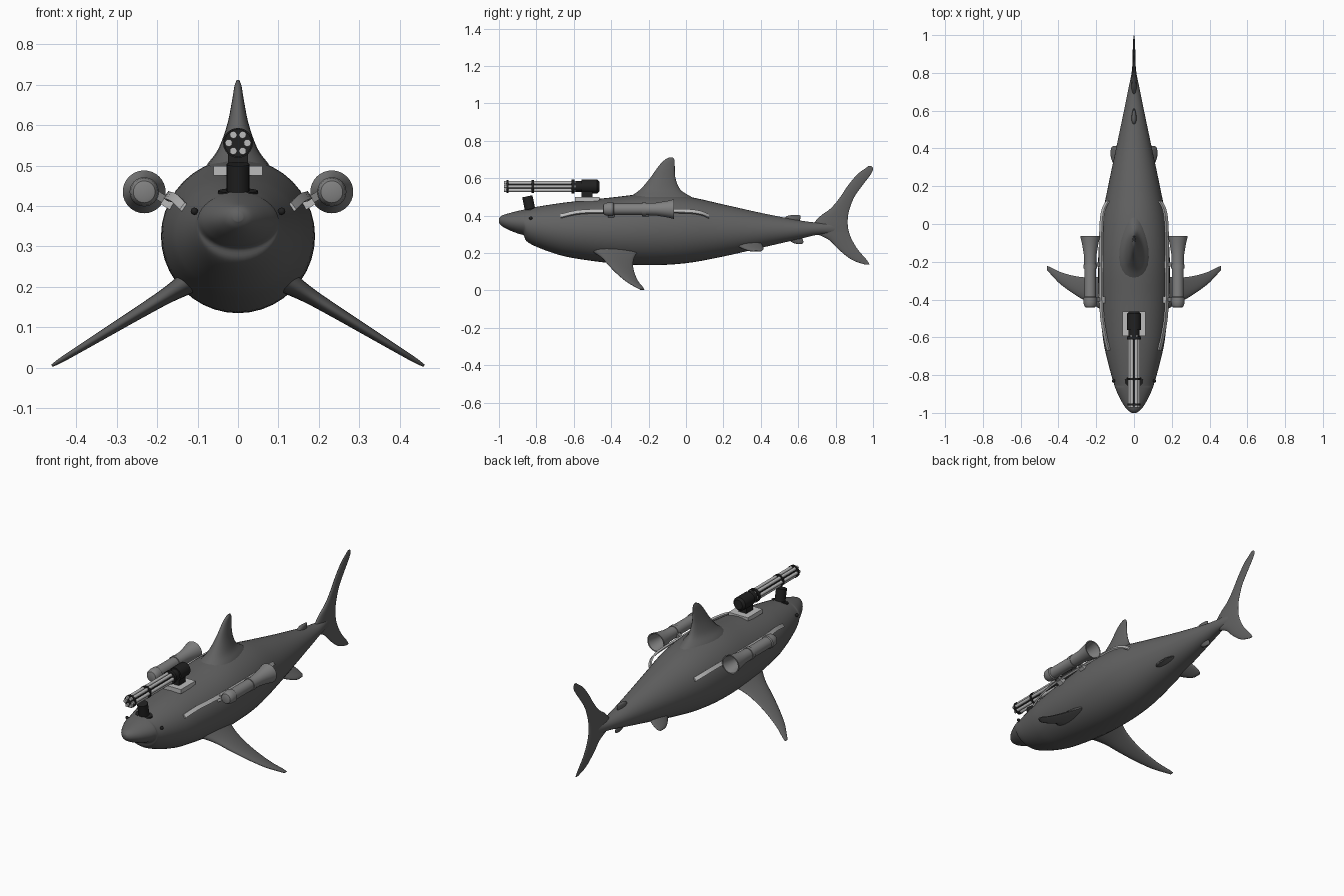
import bpy, bmesh
from math import sin, cos, pi, radians
from mathutils import Vector, Matrix

if "Cube" in bpy.data.objects:
    bpy.data.objects.remove(bpy.data.objects["Cube"])


def material(name, v):
    m = bpy.data.materials.new(name)
    m.diffuse_color = (v, v, v, 1)
    m.use_nodes = True
    m.node_tree.nodes["Principled BSDF"].inputs["Base Color"].default_value = m.diffuse_color
    return m


SKIN, METAL = material("skin_grey", .12), material("mid_metal", .22)
LIGHT, DARK = material("light_metal", .5), material("dark_metal", .015)


def loft(name, rings, mat, angle=35):
    """Skin a list of equal-length point rings and cap both ends."""
    bm = bmesh.new()
    vs = [[bm.verts.new(p) for p in r] for r in rings]
    n = len(vs[0])
    for a, b in zip(vs, vs[1:]):
        for i in range(n):
            j = (i + 1) % n
            bm.faces.new((a[i], a[j], b[j], b[i]))
    bm.faces.new(vs[0])
    bm.faces.new(vs[-1])
    bmesh.ops.recalc_face_normals(bm, faces=bm.faces)
    me = bpy.data.meshes.new(name)
    bm.to_mesh(me)
    bm.free()
    ob = bpy.data.objects.new(name, me)
    bpy.context.collection.objects.link(ob)
    me.materials.append(mat)
    bpy.ops.object.select_all(action='DESELECT')
    ob.select_set(True)
    bpy.context.view_layer.objects.active = ob
    bpy.ops.object.shade_smooth_by_angle(angle=radians(angle))
    return ob


def spline(rows, n=5):
    """Catmull-Rom through rows of numbers."""
    rows = [Vector(r) for r in rows]
    out = []
    for i in range(len(rows) - 1):
        p1, p2 = rows[i], rows[i + 1]
        p0, p3 = rows[max(i - 1, 0)], rows[min(i + 2, len(rows) - 1)]
        for k in range(n):
            t = k / n
            out.append(p1 + .5 * t * (p2 - p0 + t * (2 * p0 - 5 * p1 + 4 * p2 - p3
                                                    + t * (3 * p1 - p0 - 3 * p2 + p3))))
    return out + [rows[-1]]


def fin(name, rows, origin, span, side):
    """Rows: span position, leading y, trailing y, half thickness."""
    o, s, n = Vector(origin), Vector(span), Vector(side).normalized()
    rings = []
    for t, lead, trail, th in spline(rows):
        rings.append([o + s * t + n * th * sin(a) * (.8 + .2 * cos(a))
                      + Vector((0, (lead + trail) / 2 - cos(a) * (trail - lead) / 2, 0))
                      for a in [2 * pi * k / 24 for k in range(24)]])
    return loft(name, rings, SKIN, 60)


def lathe(name, profile, x, z, mat, sides=24):
    """Turn (y, radius) points about an axis parallel to y."""
    return loft(name, [[(x + r * cos(2 * pi * k / sides), y, z + r * sin(2 * pi * k / sides))
                        for k in range(sides)] for y, r in profile], mat)


def box(name, loc, size, mat, ry=0):
    m = Matrix.Translation(loc) @ Matrix.Rotation(ry, 4, 'Y')
    ring = [(-.5, -.5), (.5, -.5), (.5, .5), (-.5, .5)]
    return loft(name, [[m @ Vector((u * size[0], v * size[1], w * size[2])) for u, v in ring]
                       for w in (-.5, .5)], mat)


# Body: y, top z, bottom z, half width (step near -0.86 is the mouth)
body = [(-1, .385, .362, .012), (-.985, .4, .345, .034), (-.95, .412, .325, .06),
        (-.9, .425, .305, .086), (-.868, .432, .294, .099), (-.853, .436, .264, .104),
        (-.8, .447, .234, .12), (-.7, .463, .197, .146), (-.6, .476, .173, .165),
        (-.4, .497, .146, .185), (-.2, .517, .135, .19), (0, .503, .146, .175),
        (.2, .46, .182, .137), (.4, .415, .228, .095), (.6, .376, .274, .053),
        (.7, .363, .297, .033), (.8, .36, .305, .012)]
rings = []
for y, top, bot, w in spline(body):
    rings.append([(w * cos(a), y, (top + bot) / 2 + (top - bot) / 2 * sin(a))
                  for a in [2 * pi * k / 40 for k in range(40)]])
loft("body", rings, SKIN, 60)

# Fins on the centre line: span position is the height
UP, X = (0, 0, 1), (1, 0, 0)
fin("dorsal_fin", [(.46, -.36, .1, .12), (.5, -.3, .03, .095), (.54, -.245, -.03, .06),
                   (.6, -.193, -.056, .033), (.66, -.15, -.06, .018),
                   (.695, -.118, -.061, .011), (.711, -.09, -.07, .004)], (0, 0, 0), UP, X)
fin("tail_fin", [(.139, .955, .982, .003), (.165, .885, .965, .006), (.22, .815, .918, .009),
                 (.27, .765, .888, .012), (.31, .69, .872, .016), (.35, .68, .865, .018),
                 (.395, .715, .866, .015), (.44, .775, .876, .012), (.5, .825, .9, .01),
                 (.56, .865, .942, .009), (.62, .915, .987, .007), (.65, .955, 1, .005),
                 (.665, .975, .992, .003)], (0, 0, 0), UP, X)
fin("rear_dorsal_fin", [(.36, .51, .605, .02), (.395, .535, .613, .013),
                        (.403, .562, .604, .005)], (0, 0, 0), UP, X)
fin("anal_fin", [(.3, .53, .61, .02), (.262, .56, .628, .012),
                 (.249, .59, .62, .005)], (0, 0, 0), UP, X)

# Paired parts
for s, tag in ((1, "left"), (-1, "right")):
    fin("pectoral_fin_" + tag,
        [(0, -.52, -.24, .04), (.2, -.455, -.275, .025), (.4, -.415, -.283, .019),
         (.6, -.372, -.275, .015), (.8, -.32, -.255, .011), (.93, -.272, -.232, .008),
         (1, -.245, -.222, .004)], (s * .1, 0, .225), (s * .36, 0, -.22), (s * .52, 0, .85))
    fin("pelvic_fin_" + tag,
        [(0, .25, .4, .024), (.5, .285, .412, .017), (.85, .325, .412, .011),
         (1, .355, .4, .004)], (s * .05, 0, .258), (s * .072, 0, -.048), (s * .55, 0, .83))

    # Eye
    e = .009
    loft("eye_" + tag, [[(s * .108 + e * cos(b) * cos(a), -.83 + e * cos(b) * sin(a), .387 + e * sin(b))
                         for a in [2 * pi * k / 12 for k in range(12)]]
                        for b in [radians(d) for d in range(-80, 81, 20)]], DARK)

    # Launcher tube with rounded nose and hollow flared rear
    lathe("launcher_tube_" + tag,
          [(-.443, .018), (-.44, .027), (-.43, .033), (-.41, .036), (-.39, .036), (-.385, .031),
           (-.235, .031), (-.235, .035), (-.215, .035), (-.215, .032), (-.16, .034),
           (-.1, .044), (-.063, .053), (-.063, .047), (-.1, .038), (-.16, .026)],
          s * .232, .435, METAL, 32)
    # Brackets
    for y in (-.4, -.215):
        box("bracket_block", (s * .168, y, .409), (.036, .034, .032), LIGHT, -s * radians(31))
        box("bracket_arm", (s * .193, y, .423), (.05, .022, .02), METAL, -s * radians(31))
    # Side rail hugging the flank
    n, t = Vector((s * .8, 0, .6)), Vector((-s * .6, 0, .8))
    path = spline([(s * .134, -.67, .397), (s * .155, -.58, .418), (s * .172, -.45, .424),
                   (s * .175, -.2, .425), (s * .172, 0, .424), (s * .16, .08, .414),
                   (s * .138, .122, .396)], 3)
    loft("side_rail_" + tag, [[p + n * u * .005 + t * v * .011 for u, v in
                               ((-1, -1), (1, -1), (1, 1), (-1, 1))] for p in path], LIGHT)

# Rotary gun: six barrels, core, clamps, housing, mount
GZ = .556
for k in range(6):
    a = k * pi / 3
    lathe("barrel", [(-.972, .009), (-.59, .009)], .023 * cos(a), GZ + .023 * sin(a), LIGHT, 12)
lathe("barrel_core", [(-.955, .012), (-.59, .012)], 0, GZ, DARK, 12)
for y in (-.955, -.82):
    lathe("barrel_clamp", [(y - .006, .034), (y + .006, .034)], 0, GZ, DARK)
lathe("gun_housing", [(-.612, .037), (-.595, .037), (-.595, .03), (-.56, .03), (-.56, .037),
                      (-.475, .037), (-.463, .026)], 0, GZ, DARK)
box("gun_post", (0, -.53, .515), (.05, .06, .06), DARK)
box("gun_base", (0, -.528, .487), (.12, .13, .024), LIGHT)

# Sensor stub on the snout with flange
stub = Matrix.Translation((0, -.833, .43)) @ Matrix.Rotation(radians(12), 4, 'X')
for name, r, z0, z1 in (("snout_stub", .028, -.01, .075), ("snout_flange", .049, -.02, .008)):
    fl = .62 if r > .04 else 1
    loft(name, [[stub @ Vector((r * cos(2 * pi * k / 24), fl * r * sin(2 * pi * k / 24), z))
                 for k in range(24)] for z in (z0, z1)], DARK)
